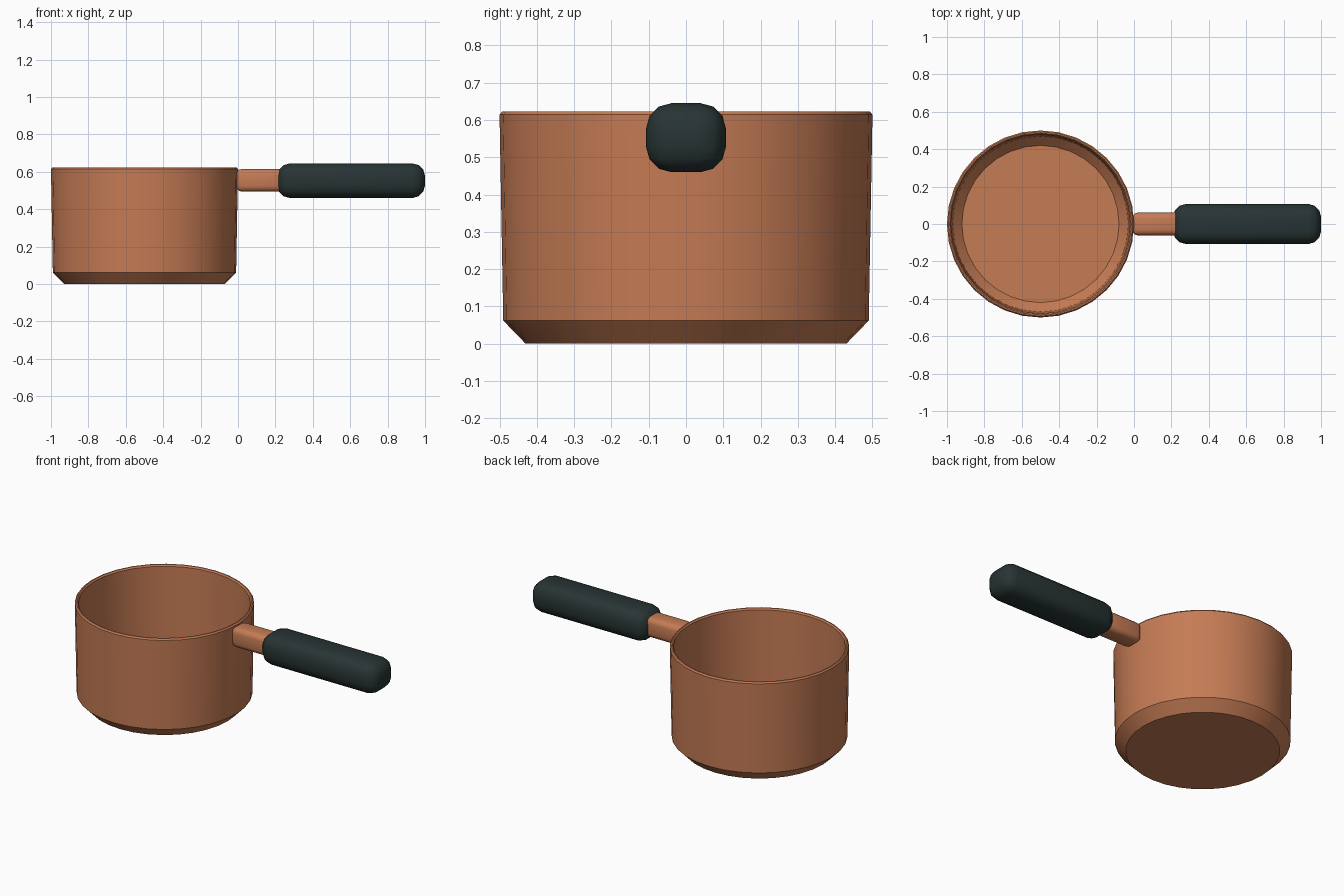
import bpy, bmesh, math

if "Cube" in bpy.data.objects:
    bpy.data.objects.remove(bpy.data.objects["Cube"])


def material(name, rgb):
    m = bpy.data.materials.new(name)
    m.diffuse_color = (*rgb, 1)
    m.use_nodes = True
    m.node_tree.nodes["Principled BSDF"].inputs["Base Color"].default_value = m.diffuse_color
    return m


copper = material("copper", (0.56, 0.20, 0.09))
dark = material("dark_grip", (0.021, 0.034, 0.034))


def finish(bm, name, mat, angle):
    bmesh.ops.recalc_face_normals(bm, faces=bm.faces)
    me = bpy.data.meshes.new(name)
    bm.to_mesh(me)
    bm.free()
    ob = bpy.data.objects.new(name, me)
    bpy.context.collection.objects.link(ob)
    me.materials.append(mat)
    bpy.ops.object.select_all(action='DESELECT')
    ob.select_set(True)
    bpy.context.view_layer.objects.active = ob
    bpy.ops.object.shade_smooth_by_angle(angle=math.radians(angle))
    return ob


def lathe(name, profile, mat, x, sides=32):
    """Revolve (radius, z) points and close both end rings."""
    bm = bmesh.new()
    rings = [[bm.verts.new((x + r * math.cos(2 * math.pi * i / sides),
                            r * math.sin(2 * math.pi * i / sides), z))
              for i in range(sides)] for r, z in profile]
    for a, b in zip(rings, rings[1:]):
        for i in range(sides):
            j = (i + 1) % sides
            bm.faces.new((a[i], a[j], b[j], b[i]))
    bm.faces.new(rings[0])
    bm.faces.new(rings[-1])
    return finish(bm, name, mat, 30)


def rounded_box(name, lo, hi, bevel, segments, mat):
    bm = bmesh.new()
    bmesh.ops.create_cube(bm, size=1)
    for v in bm.verts:
        v.co = [l + (c + 0.5) * (h - l) for c, l, h in zip(v.co, lo, hi)]
    bmesh.ops.bevel(bm, geom=bm.edges[:], offset=bevel, segments=segments,
                    profile=0.5, affect='EDGES')
    return finish(bm, name, mat, 40)


# pot: chamfered base, slightly flared wall, thin rim, hollow inside
lathe("pot", [(0.43, 0), (0.49, 0.062), (0.50, 0.614), (0.493, 0.623),
              (0.486, 0.623), (0.479, 0.614), (0.469, 0.072), (0.42, 0.022)],
      copper, -0.5)

# copper neck joining pot and grip
rounded_box("handle_neck", (-0.01, -0.061, 0.494), (0.25, 0.061, 0.615),
            0.03, 3, copper)

# dark rounded grip
rounded_box("handle_grip", (0.21, -0.107, 0.46), (1.0, 0.107, 0.645),
            0.068, 3, dark)
